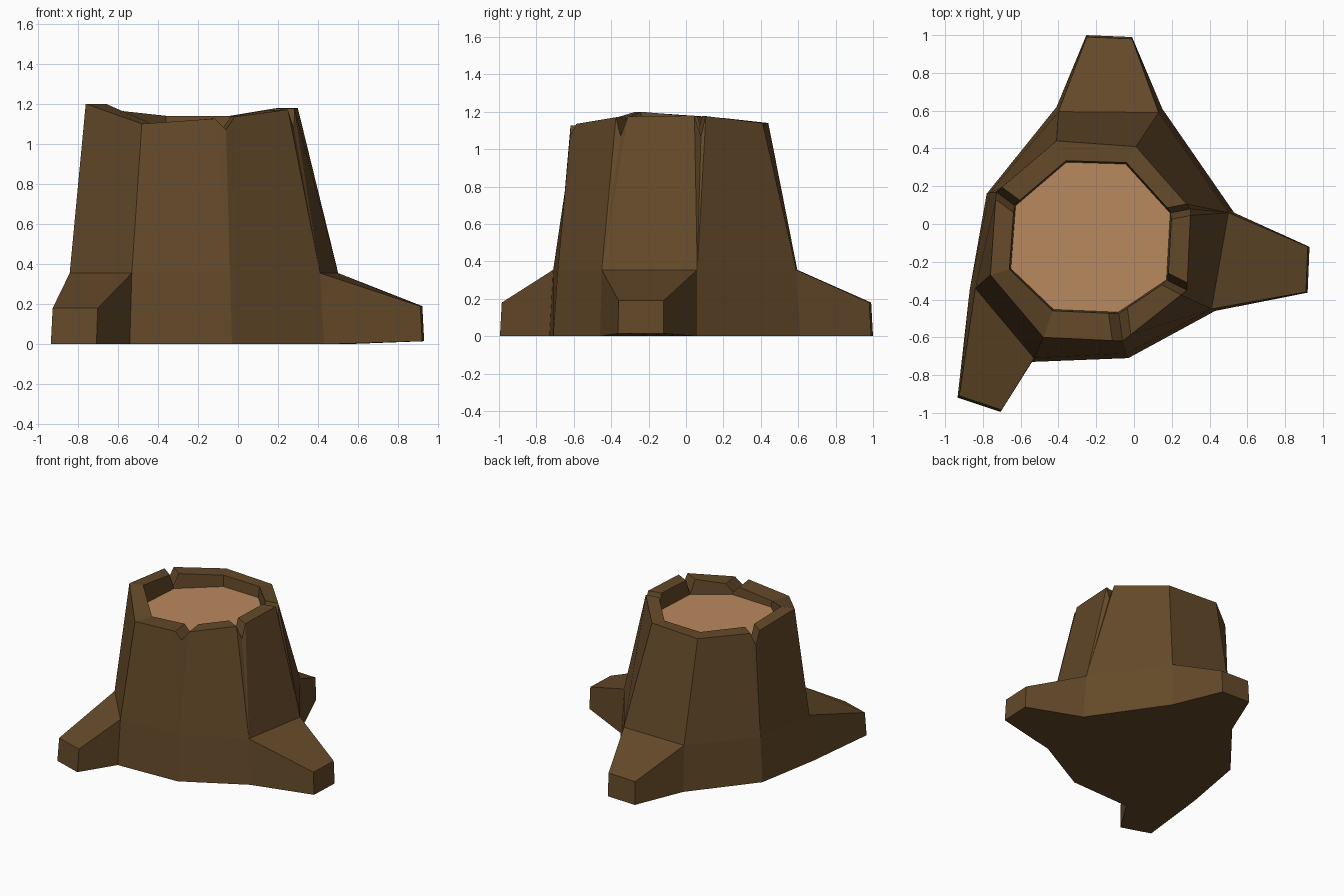
import bpy, bmesh
from mathutils import Vector as V

if "Cube" in bpy.data.objects:
    bpy.data.objects.remove(bpy.data.objects["Cube"])


def material(name, rgb):
    m = bpy.data.materials.new(name)
    m.diffuse_color = (*rgb, 1)
    m.use_nodes = True
    m.node_tree.nodes["Principled BSDF"].inputs["Base Color"].default_value = m.diffuse_color
    return m


def finish(bm, name, mat):
    bmesh.ops.remove_doubles(bm, verts=bm.verts, dist=0.0005)
    bmesh.ops.recalc_face_normals(bm, faces=bm.faces)
    me = bpy.data.meshes.new(name)
    bm.to_mesh(me)
    bm.free()
    me.materials.append(mat)
    ob = bpy.data.objects.new(name, me)
    bpy.context.collection.objects.link(ob)
    return ob


bark = material("bark brown", (0.127, 0.067, 0.022))
wood = material("cut wood tan", (0.485, 0.25, 0.112))

# eight columns of the trunk, clockwise from the back left
base = [(-.41, .62), (.15, .61), (.53, .06), (.43, -.46), (-.03, -.71), (-.54, -.73), (-.87, -.35), (-.78, .16)]
mid = [(-.40, .595), (.13, .59), (.50, .06), (.41, -.45), (-.04, -.685), (-.53, -.71), (-.84, -.34), (-.765, .165)]
rim = [(-.41, .44, 1.14), (.01, .41, 1.14), (.30, .08, 1.18), (.28, -.35, 1.175),
       (-.06, -.62, 1.13), (-.48, -.60, 1.10), (-.76, -.27, 1.20), (-.73, .17, 1.17)]
inner = [(-.36, .335), (-.04, .325), (.20, .06), (.18, -.30), (-.08, -.475), (-.43, -.46), (-.66, -.24), (-.635, .10)]
FLOOR = 1.05
base = [V((x, y, 0)) for x, y in base]
mid = [V((x, y, .355)) for x, y in mid]
rim = [V(p) for p in rim]
inner = [V((x, y, r.z)) for (x, y), r in zip(inner, rim)]
centre = V((-.23, -.07, FLOOR))
floor = [centre + (V((p.x, p.y, FLOOR)) - centre) * .98 for p in inner]

# notches in the rim: column -> half width
notches = {2: .035, 3: .04, 4: .055, 7: .04}


def split(ring, i):
    """Points of a rim ring at column i: one point, or three around a notch."""
    p = ring[i]
    if i not in notches:
        return [p]
    side = [p + (ring[(i + d) % 8] - p).normalized() * notches[i] for d in (-1, 1)]
    return [side[0], V((p.x, p.y, 1.07)), side[1]]


bm = bmesh.new()


def face(*pts):
    bm.faces.new([bm.verts.new(p) for p in pts])


# legs: first column -> outer ends at the first and second column, top height, lift of the sole
roots = {0: ((-.25, .99), (-.01, .98), .18, 0),
         2: ((.92, -.12), (.91, -.36), .19, .015),
         5: ((-.70, -.985), (-.925, -.91), .18, 0)}

for i in range(8):
    j = (i + 1) % 8
    o, n, o2, n2 = split(rim, i), split(inner, i), split(rim, j), split(inner, j)
    # trunk side, rim top and inner wall
    face(mid[i], mid[j], o2[0], o[-1])
    face(o[-1], o2[0], n2[0], n[-1])
    face(n[-1], n2[0], floor[j], floor[i])
    # notch sides
    for k in range(len(o) - 1):
        face(mid[i], o[k + 1], o[k])
        face(o[k], o[k + 1], n[k + 1], n[k])
        face(n[k], n[k + 1], floor[i])
    if i in roots:
        # root reaching out from the foot of the trunk
        a, b, h, lift = roots[i]
        ta, tb = V((*a, h)), V((*b, h))
        ba, bb = [V((p[0] * 1.01, p[1] * 1.01, lift)) for p in (a, b)]
        face(mid[i], mid[j], tb, ta)
        face(ta, tb, bb, ba)
        face(base[i], mid[i], ta, ba)
        face(base[j], bb, tb, mid[j])
        face(base[i], ba, bb, base[j])
    else:
        face(base[i], base[j], mid[j], mid[i])

# underside, and a closing face beneath the cut wood
face(*base)
face(*floor)
finish(bm, "stump_bark", bark)

# cut wood surface
bm = bmesh.new()
face(*[p + V((0, 0, .004)) for p in floor])
top = finish(bm, "cut_wood_top", wood)
if top.data.polygons[0].normal.z < 0:
    top.data.flip_normals()
